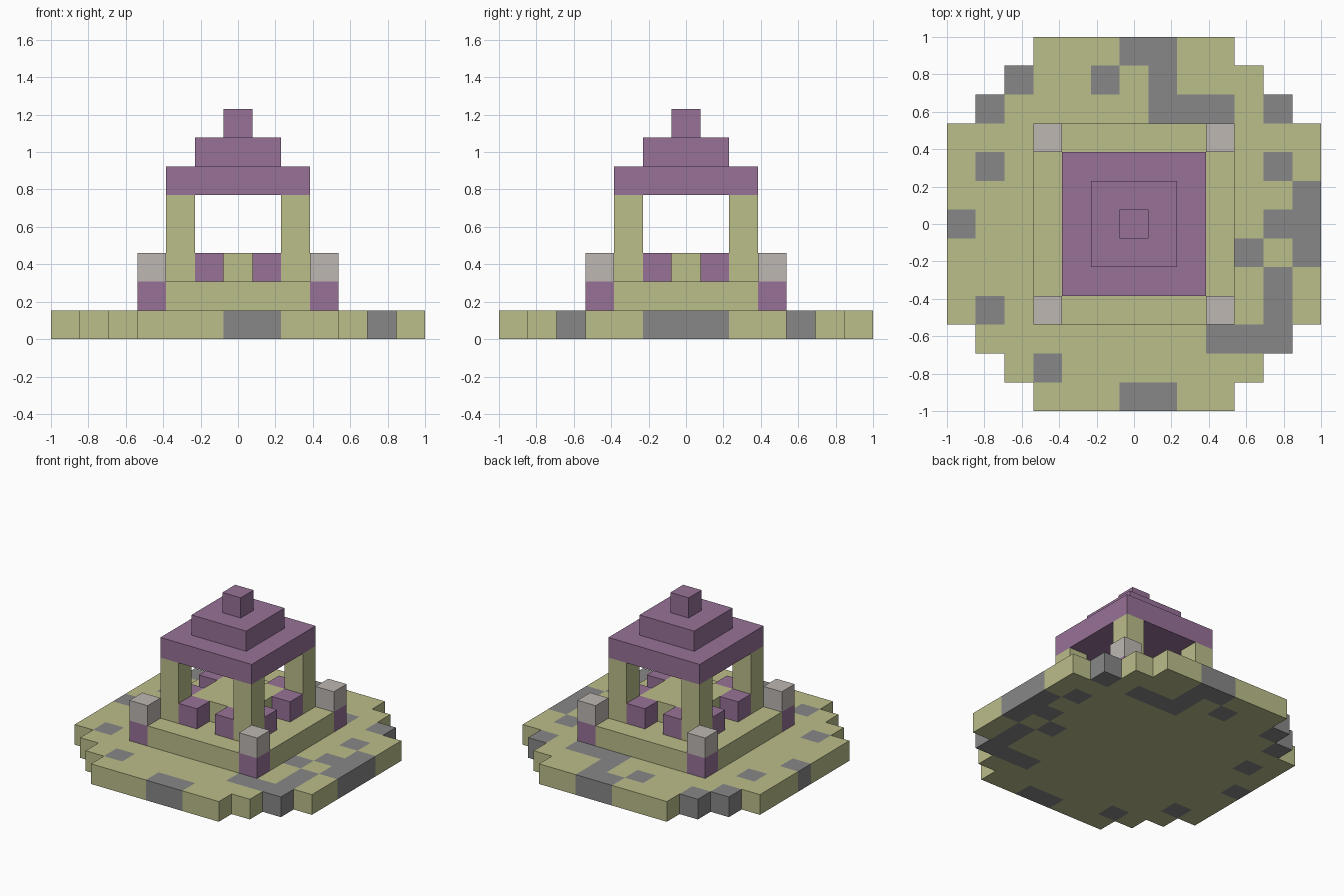
import bpy
import bmesh
from math import floor
from mathutils import Vector

cube = bpy.data.objects.get("Cube")
if cube:
    bpy.data.objects.remove(cube, do_unlink=True)

N = 13          # cells across the model
U = 2 / N       # size of one cell


def material(name, rgb):
    mat = bpy.data.materials.new(name)
    mat.use_nodes = True
    mat.diffuse_color = (*rgb, 1)
    mat.node_tree.nodes["Principled BSDF"].inputs["Base Color"].default_value = (*rgb, 1)
    return mat


olive = material("olive_sandstone", (0.50, 0.51, 0.255))
grey = material("grey_stone", (0.245, 0.245, 0.245))
purple = material("purple_block", (0.31, 0.168, 0.31))
pale = material("pale_stone", (0.51, 0.475, 0.445))


def finish(name, bm, mats):
    mesh = bpy.data.meshes.new(name)
    bm.to_mesh(mesh)
    bm.free()
    for mat in mats:
        mesh.materials.append(mat)
    obj = bpy.data.objects.new(name, mesh)
    bpy.context.collection.objects.link(obj)
    return obj


def block(name, i, j, level, mat, width=1, height=1):
    """Square block centred on cell (i, j), standing at the given level."""
    bm = bmesh.new()
    bmesh.ops.create_cube(bm, size=U)
    bmesh.ops.scale(bm, vec=(width, width, height), verts=bm.verts)
    bmesh.ops.translate(bm, vec=Vector((i, j, level + height / 2)) * U, verts=bm.verts)
    return finish(name, bm, [mat])


def cell_of(point):
    return floor(point.x / U + 0.5), floor(point.y / U + 0.5)


def slab(name, level, inside, accent, mats):
    """One-cell-thick slab of the cells inside, with accent cells recoloured."""
    bm = bmesh.new()
    bmesh.ops.create_grid(bm, x_segments=N, y_segments=N, size=1)
    outside = [f for f in bm.faces if not inside(*cell_of(f.calc_center_median()))]
    bmesh.ops.delete(bm, geom=outside, context='FACES')
    top = bmesh.ops.extrude_face_region(bm, geom=bm.faces[:], use_keep_orig=True)["geom"]
    bmesh.ops.translate(bm, vec=(0, 0, U), verts=[v for v in top if isinstance(v, bmesh.types.BMVert)])
    bmesh.ops.recalc_face_normals(bm, faces=bm.faces)
    for f in bm.faces:
        f.material_index = int(accent(*cell_of(f.calc_center_median() - f.normal * U / 2)))
    bmesh.ops.translate(bm, vec=(0, 0, level * U), verts=bm.verts)
    return finish(name, bm, mats)


# Round stepped ground slab with grey paving; columns listed for each row
half_width = {4: 5, 5: 4, 6: 3}
paving = {
    6: (0, 1), 5: (-4, -1, 1), 4: (-5, 1, 2, 3, 5), 2: (-5, 5), 1: (6,),
    0: (-6, 5, 6), -1: (4, 6), -2: (5,), -3: (-5, 5), -4: (3, 4, 5),
    -5: (-3,), -6: (0, 1),
}
slab("ground_slab", 0,
     lambda i, j: abs(i) <= half_width.get(abs(j), 6),
     lambda i, j: i in paving.get(j, ()), [olive, grey])

# Plinth with purple corners
slab("plinth", 1,
     lambda i, j: max(abs(i), abs(j)) <= 3,
     lambda i, j: abs(i) == 3 and abs(j) == 3, [olive, purple])

# Central raised platform
block("platform", 0, 0, 2, olive, width=3)

# Corner posts, pillars and seats, repeated in every quadrant
for side_x, x_name in ((-1, "right"), (1, "left")):
    for side_y, y_name in ((-1, "front"), (1, "back")):
        tag = f"{y_name}_{x_name}"
        block(f"corner_cap_{tag}", 3 * side_x, 3 * side_y, 2, pale)
        block(f"pillar_{tag}", 2 * side_x, 2 * side_y, 2, olive, height=3)
        block(f"end_seat_{tag}", side_x, 2 * side_y, 2, purple)
        block(f"side_seat_{tag}", 2 * side_x, side_y, 2, purple)

# Stepped roof
for level, (name, width) in enumerate((("roof_eaves", 5), ("roof_tier", 3), ("roof_finial", 1)), 5):
    block(name, 0, 0, level, purple, width=width)
